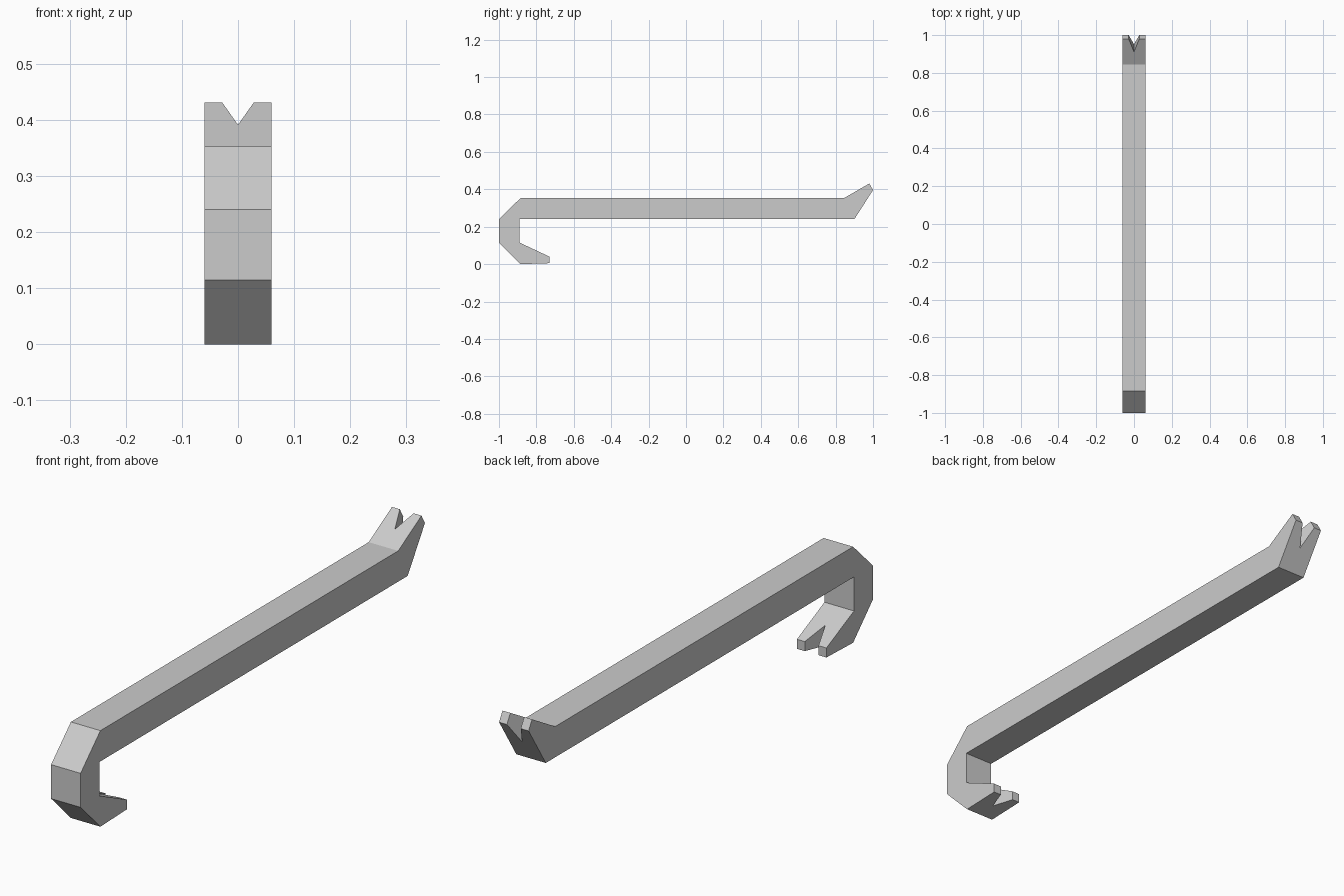
import bpy, bmesh
from mathutils import Vector

if "Cube" in bpy.data.objects:
    bpy.data.objects.remove(bpy.data.objects["Cube"])


def prism(name, points, depth):
    """Extrude a planar polygon along a depth vector into a solid object."""
    bm = bmesh.new()
    face = bm.faces.new([bm.verts.new(p) for p in points])
    ext = bmesh.ops.extrude_face_region(bm, geom=[face])
    moved = [v for v in ext["geom"] if isinstance(v, bmesh.types.BMVert)]
    bmesh.ops.translate(bm, verts=moved, vec=depth)
    bmesh.ops.recalc_face_normals(bm, faces=bm.faces)
    mesh = bpy.data.meshes.new(name)
    bm.to_mesh(mesh)
    bm.free()
    obj = bpy.data.objects.new(name, mesh)
    bpy.context.collection.objects.link(obj)
    return obj


def cut_notch(target, apex, along, normal, half_width, length, reach):
    """Cut a V notch opening in the 'along' direction, through 'normal'."""
    apex, along, normal = Vector(apex), Vector(along).normalized(), Vector(normal).normalized()
    side = Vector((half_width * 1.6, 0, 0))
    base = apex - normal * reach
    far = base + along * length * 1.6
    cutter = prism("notch_cutter", [base, far + side, far - side], normal * reach * 2)
    cutter.hide_render = True
    mod = target.modifiers.new("notch", 'BOOLEAN')
    mod.operation = 'DIFFERENCE'
    mod.solver = 'EXACT'
    mod.object = cutter
    bpy.context.view_layer.objects.active = target
    bpy.ops.object.modifier_apply(modifier=mod.name)
    bpy.data.objects.remove(cutter, do_unlink=True)


# Side profile (y, z): hook, long bar and raised claw
profile = [(-0.73, 0.005), (-0.885, 0.0), (-1.0, 0.115), (-1.0, 0.24),
           (-0.885, 0.353), (0.845, 0.353), (0.98, 0.431), (1.0, 0.396),
           (0.9, 0.24), (-0.89, 0.24), (-0.89, 0.115), (-0.73, 0.04)]
bar = prism("pry_bar", [(-0.06, y, z) for y, z in profile], Vector((0.12, 0, 0)))

# Nail notch in the raised claw, square to its sloping top
cut_notch(bar, (0, 0.912, 0.39), (0, 0.866, 0.5), (0, -0.5, 0.866), 0.028, 0.079, 0.15)

# Nail notch in the hook tip, cut vertically
cut_notch(bar, (0, -0.81, 0.06), (0, 1, 0), (0, 0, 1), 0.028, 0.08, 0.12)
